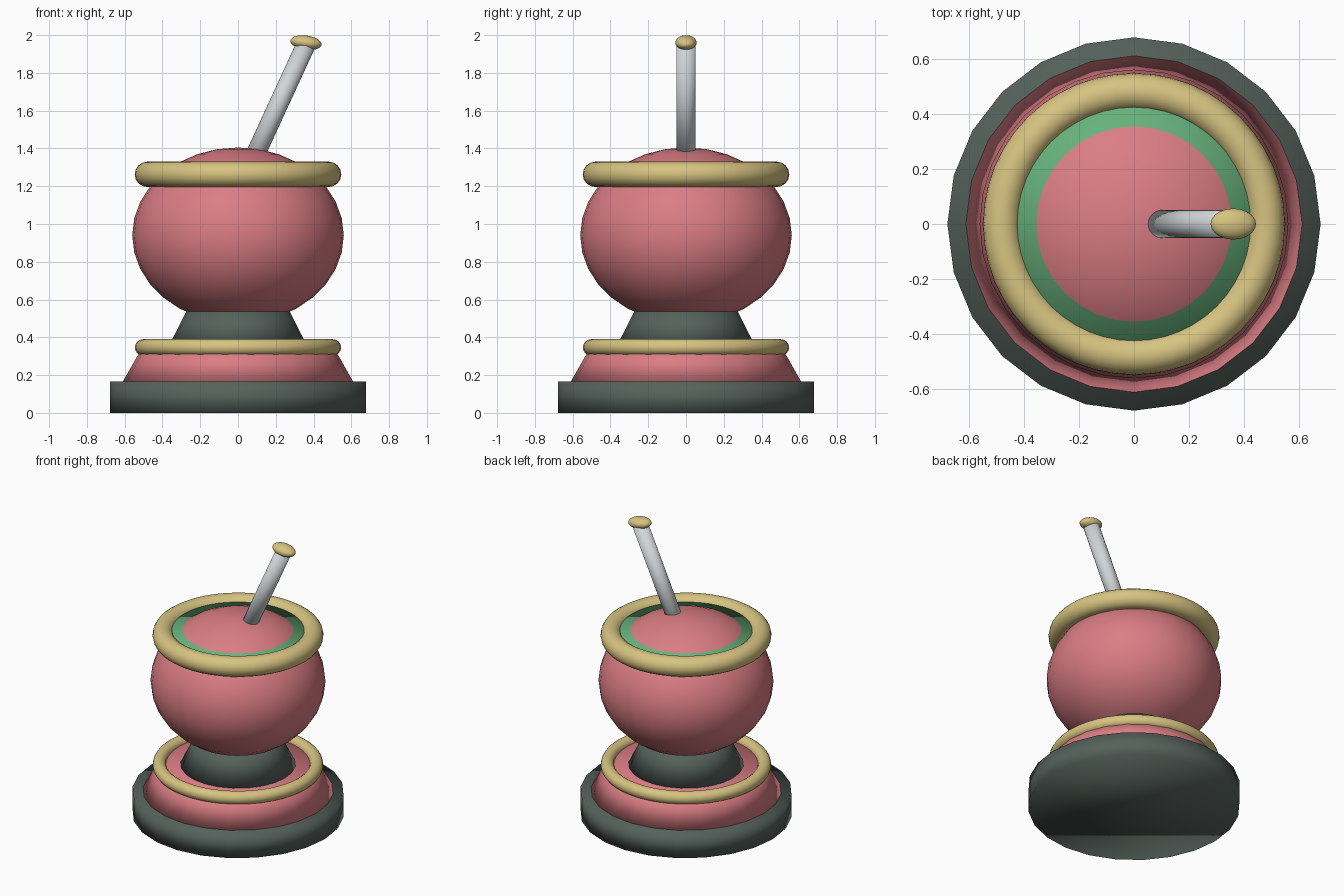
import bpy
from math import radians, tan
from mathutils import Vector

cube = bpy.data.objects.get("Cube")
if cube:
    bpy.data.objects.remove(cube, do_unlink=True)


def material(name, rgb):
    mat = bpy.data.materials.new(name)
    mat.use_nodes = True
    color = (*rgb, 1)
    mat.diffuse_color = color
    mat.node_tree.nodes["Principled BSDF"].inputs["Base Color"].default_value = color
    return mat


pink = material("rose pink", (0.70, 0.205, 0.23))
slate = material("dark slate", (0.093, 0.122, 0.107))
gold = material("pale gold", (0.68, 0.55, 0.22))
green = material("leaf green", (0.14, 0.456, 0.205))
silver = material("silver", (0.63, 0.665, 0.686))


def finish(name, mat):
    """Name, colour and smooth the newest primitive."""
    obj = bpy.context.object
    obj.name = name
    obj.data.materials.append(mat)
    bpy.ops.object.shade_smooth()
    return obj


def frustum(name, mat, z0, z1, r0, r1, sides=24):
    bpy.ops.mesh.primitive_cone_add(vertices=sides, radius1=r0, radius2=r1,
                                    depth=z1 - z0, location=(0, 0, (z0 + z1) / 2))
    return finish(name, mat)


def ring(name, mat, z, major, minor):
    bpy.ops.mesh.primitive_torus_add(major_radius=major, minor_radius=minor,
                                     major_segments=48, minor_segments=16,
                                     location=(0, 0, z))
    return finish(name, mat)


def ellipsoid(name, mat, center, size, tilt=0):
    bpy.ops.mesh.primitive_uv_sphere_add(segments=32, ring_count=16, radius=1,
                                         location=center, rotation=(0, tilt, 0))
    bpy.context.object.scale = size
    return finish(name, mat)


# Stepped stand with a gold trim
frustum("base_plate", slate, 0, 0.165, 0.677, 0.677)
frustum("base_step", pink, 0.165, 0.35, 0.61, 0.505)
ring("base_trim", gold, 0.347, 0.503, 0.043)
frustum("neck", slate, 0.347, 0.56, 0.37, 0.262)

# Round bowl, its filling and the rim
ellipsoid("bowl", pink, (0, 0, 0.94), (0.56, 0.56, 0.465))
frustum("filling", green, 1.2, 1.297, 0.45, 0.45, 32)
ring("rim", gold, 1.263, 0.48, 0.067)

# Leaning straw with a flattened mouthpiece
lean = radians(24.7)
low = Vector((0.038, 0, 1.25))
high = low + Vector((tan(lean), 0, 1)) * 0.695
bpy.ops.mesh.primitive_cylinder_add(vertices=24, radius=0.051,
                                    depth=(high - low).length,
                                    location=(low + high) / 2,
                                    rotation=(0, lean, 0))
finish("straw", silver)
ellipsoid("mouthpiece", gold, (0.36, 0, 1.96), (0.083, 0.056, 0.038), radians(8))
